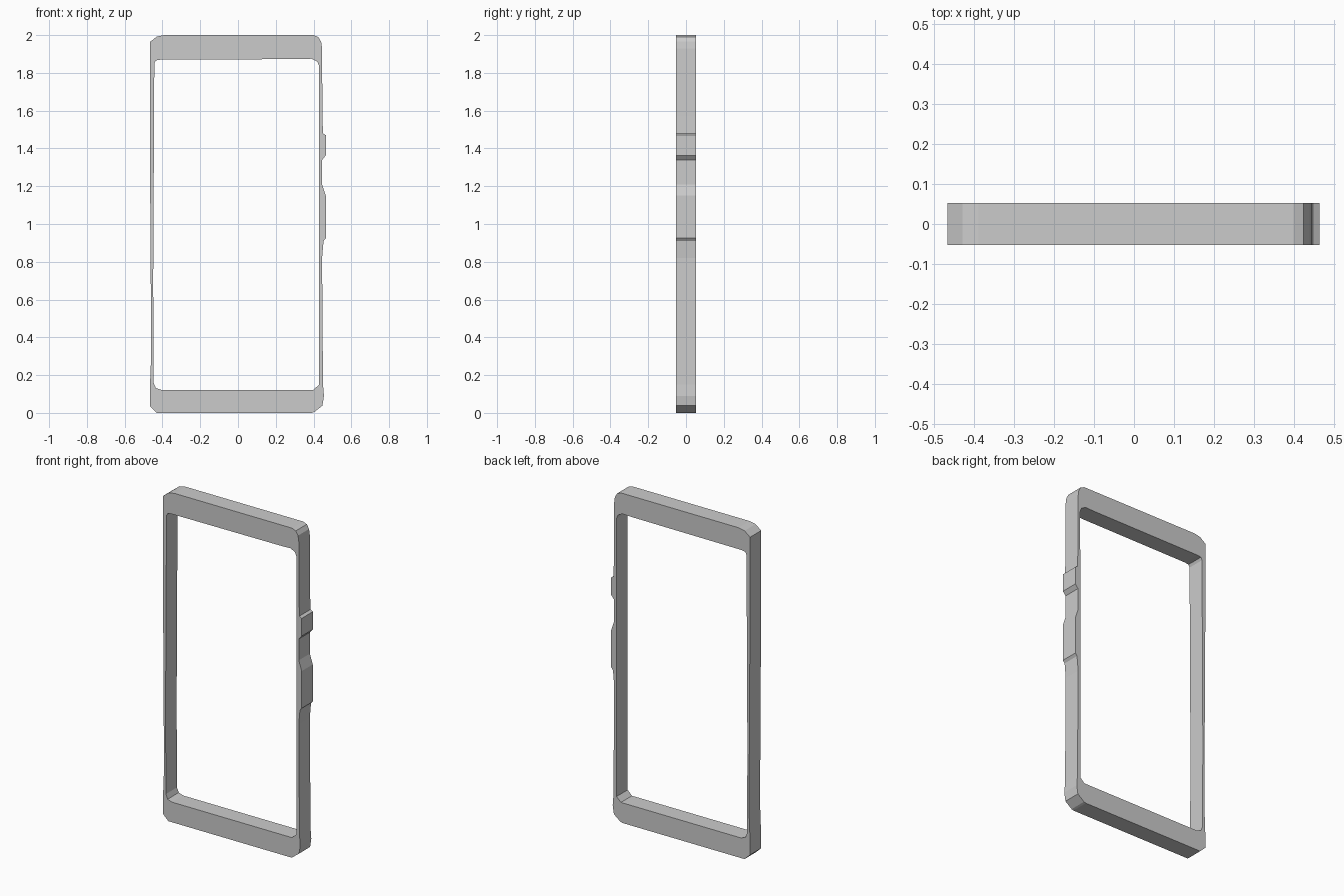
import bpy, bmesh
from mathutils import Vector

if "Cube" in bpy.data.objects:
    bpy.data.objects.remove(bpy.data.objects["Cube"])

HALF_DEPTH = 0.053

# outer silhouette (x, z), clockwise from top left, with the two side buttons
outer = [
    (-0.467, 1.963), (-0.43, 1.992), (-0.39, 2.0),
    (0.40, 2.0), (0.425, 1.99), (0.44, 1.965), (0.445, 1.93),
    (0.447, 1.57), (0.45, 1.48), (0.465, 1.47), (0.465, 1.363), (0.446, 1.34),
    (0.445, 1.21), (0.465, 1.15), (0.465, 0.925), (0.453, 0.91), (0.445, 0.82),
    (0.45, 0.15), (0.455, 0.09), (0.447, 0.038), (0.403, 0.004),
    (0.39, 0.0), (-0.43, 0.0), (-0.467, 0.035),
    (-0.467, 0.12), (-0.46, 0.30), (-0.462, 0.70), (-0.467, 1.50),
]

# screen opening (x, z)
inner = [
    (-0.443, 1.85), (-0.435, 1.866), (-0.41, 1.87), (0.32, 1.873), (0.39, 1.875),
    (0.42, 1.86), (0.43, 1.835), (0.429, 0.15), (0.40, 0.122),
    (-0.405, 0.122), (-0.435, 0.132), (-0.447, 0.16), (-0.449, 0.70),
]


def add_loop(bm, points):
    verts = [bm.verts.new((x, -HALF_DEPTH, z)) for x, z in points]
    return [bm.edges.new((v, verts[(i + 1) % len(verts)])) for i, v in enumerate(verts)]


# fill the ring between both outlines, then extrude it to full depth
bm = bmesh.new()
edges = add_loop(bm, outer) + add_loop(bm, inner)
bmesh.ops.triangle_fill(bm, use_beauty=True, edges=edges, normal=Vector((0, -1, 0)))
result = bmesh.ops.extrude_face_region(bm, geom=bm.faces[:], use_keep_orig=True)
moved = [g for g in result["geom"] if isinstance(g, bmesh.types.BMVert)]
bmesh.ops.translate(bm, verts=moved, vec=(0, 2 * HALF_DEPTH, 0))
bmesh.ops.recalc_face_normals(bm, faces=bm.faces[:])

mesh = bpy.data.meshes.new("bezel_frame")
bm.to_mesh(mesh)
bm.free()
frame = bpy.data.objects.new("bezel_frame", mesh)
bpy.context.collection.objects.link(frame)
